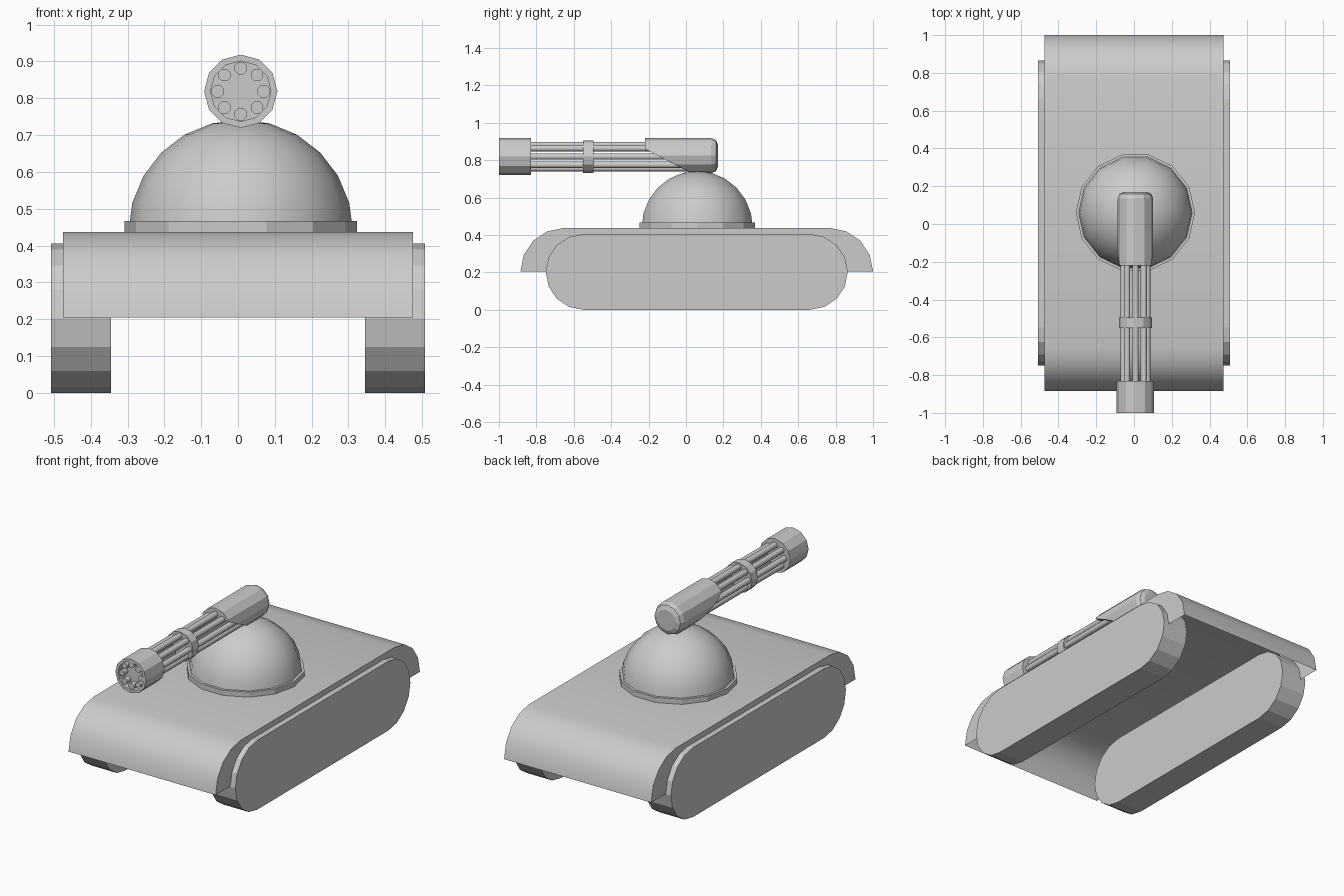
import bpy, bmesh
from math import sin, cos, pi, radians
from mathutils import Matrix, Vector

if "Cube" in bpy.data.objects:
    bpy.data.objects.remove(bpy.data.objects["Cube"])

CX = 0.0075          # turret and gun sit a hair off centre
GUN_Z = 0.819


def finish(name, bm, smooth=None):
    bmesh.ops.recalc_face_normals(bm, faces=bm.faces)
    me = bpy.data.meshes.new(name)
    bm.to_mesh(me)
    bm.free()
    ob = bpy.data.objects.new(name, me)
    bpy.context.collection.objects.link(ob)
    if smooth:
        bpy.ops.object.select_all(action='DESELECT')
        ob.select_set(True)
        bpy.context.view_layer.objects.active = ob
        bpy.ops.object.shade_smooth_by_angle(angle=radians(smooth))
    return ob


def lathe(profile, sides, start=0.0):
    """Spin (radius, height) points round z; non-zero ends are left open."""
    bm = bmesh.new()
    rings = []
    for r, h in profile:
        if r == 0:
            rings.append([bm.verts.new((0, 0, h))] * sides)
        else:
            rings.append([bm.verts.new((r * cos(start + 2 * pi * i / sides),
                                        r * sin(start + 2 * pi * i / sides), h))
                          for i in range(sides)])
    for a, b in zip(rings, rings[1:]):
        for i in range(sides):
            j = (i + 1) % sides
            bm.faces.new(list(dict.fromkeys((a[i], a[j], b[j], b[i]))))
    return bm


def along_y(bm, x=CX, z=GUN_Z):
    """Lay a lathed part down so its height runs along +y."""
    bm.transform(Matrix.Translation((x, 0, z)) @ Matrix.Rotation(-pi / 2, 4, 'X'))
    return bm


def extrude_x(profile, x0, x1, closed):
    """Side profile (y, z) stretched across x, with both sides filled."""
    bm = bmesh.new()
    a = [bm.verts.new((x0, y, z)) for y, z in profile]
    b = [bm.verts.new((x1, y, z)) for y, z in profile]
    bm.faces.new(a)
    bm.faces.new(b[::-1])
    n = len(a)
    for i in range(n if closed else n - 1):
        j = (i + 1) % n
        bm.faces.new((a[i], b[i], b[j], a[j]))
    return bm


def arc(cy, cz, r, a0, a1, steps):
    return [(cy + r * cos(radians(a0 + (a1 - a0) * i / steps)),
             cz + r * sin(radians(a0 + (a1 - a0) * i / steps))) for i in range(steps + 1)]


# Hull shell with rounded ends, open underneath
R = 0.232
finish("hull", extrude_x(arc(1 - R, 0.205, R, 0, 90, 4) + arc(-0.885 + R, 0.205, R, 90, 180, 4),
                         -0.475, 0.475, False), 30)

# Pair of tracks
T = 0.2025
track = arc(0.865 - T, T, T, -90, 90, 8) + arc(-0.75 + T, T, T, 90, 270, 8)
for side, x0, x1 in (("right", 0.345, 0.508), ("left", -0.508, -0.345)):
    finish(side + "_track", extrude_x(track, x0, x1, True))

# Turret ring and dome
place = Matrix.Translation((CX, 0.06, 0.437))
bm = lathe([(0.3155, 0), (0.3155, 0.03), (0.28, 0.03)], 14)
bm.transform(place)
finish("turret_ring", bm)
dome = [(0.305 * cos(radians(a)), 0.305 * sin(radians(a))) for a in range(0, 90, 15)]
bm = lathe(dome + [(0, 0.305)], 14)
bm.transform(place)
finish("turret_dome", bm, 35)

# Gun muzzle with a shallow recess
finish("gun_muzzle", along_y(lathe([(0, -0.96), (0.082, -0.96), (0.082, -1.0), (0.0995, -1.0),
                                    (0.0995, -0.83), (0, -0.83)], 12)))

# Eight barrels
for i in range(8):
    a = i * pi / 4
    bm = lathe([(0, -0.995), (0.018, -0.995), (0.018, 0.05), (0, 0.05)], 8, pi / 8)
    finish("barrel_%d" % (i + 1),
           along_y(bm, CX + 0.0625 * cos(a), GUN_Z + 0.0625 * sin(a)), 50)

# Clamp round the barrels
finish("barrel_clamp", along_y(lathe([(0, -0.55), (0.087, -0.55), (0.087, -0.495), (0, -0.495)], 12)))

# Receiver with rounded back and slanted underside opening
bm = along_y(lathe([(0, -0.22), (0.094, -0.22), (0.094, 0.135), (0.084, 0.16),
                    (0.06, 0.17), (0, 0.17)], 12), z=0.824)
bmesh.ops.remove_doubles(bm, verts=bm.verts, dist=1e-5)
cut = bmesh.ops.bisect_plane(bm, geom=bm.verts[:] + bm.edges[:] + bm.faces[:],
                             plane_co=Vector((0, -0.22, 0.86)),
                             plane_no=Vector((0, -0.125, -0.24)), clear_outer=True)
bmesh.ops.holes_fill(bm, edges=[e for e in bm.edges if e.is_boundary], sides=0)
finish("gun_receiver", bm)
